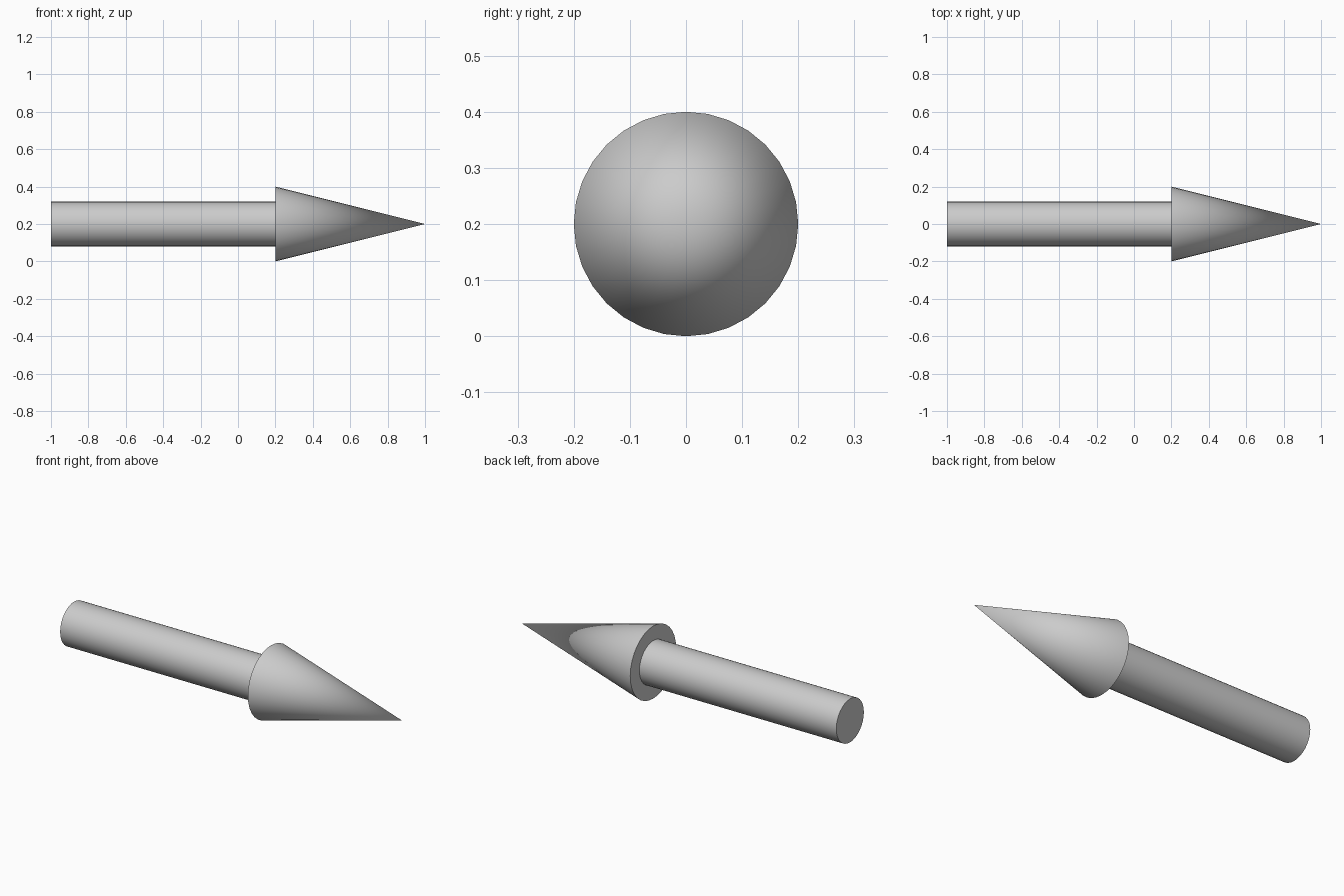
import bpy
import math

if "Cube" in bpy.data.objects:
    bpy.data.objects.remove(bpy.data.objects["Cube"])

AXIS_Z = 0.2   # height of the arrow's centre line
JOINT_X = 0.2  # where the shaft meets the head


def round_part(name, x_start, x_end, r_start, r_end):
    """Round solid lying along x, with its radius going from r_start to r_end."""
    bpy.ops.mesh.primitive_cone_add(
        vertices=32, radius1=r_start, radius2=r_end, depth=x_end - x_start,
        location=((x_start + x_end) / 2, 0, AXIS_Z),
        rotation=(0, math.pi / 2, 0))
    obj = bpy.context.object
    obj.name = name
    bpy.ops.object.shade_smooth_by_angle(angle=math.radians(30))
    return obj


# Straight shaft
round_part("arrow_shaft", -1.0, JOINT_X, 0.12, 0.12)

# Pointed head
round_part("arrow_head", JOINT_X, 1.0, 0.2, 0.0)
